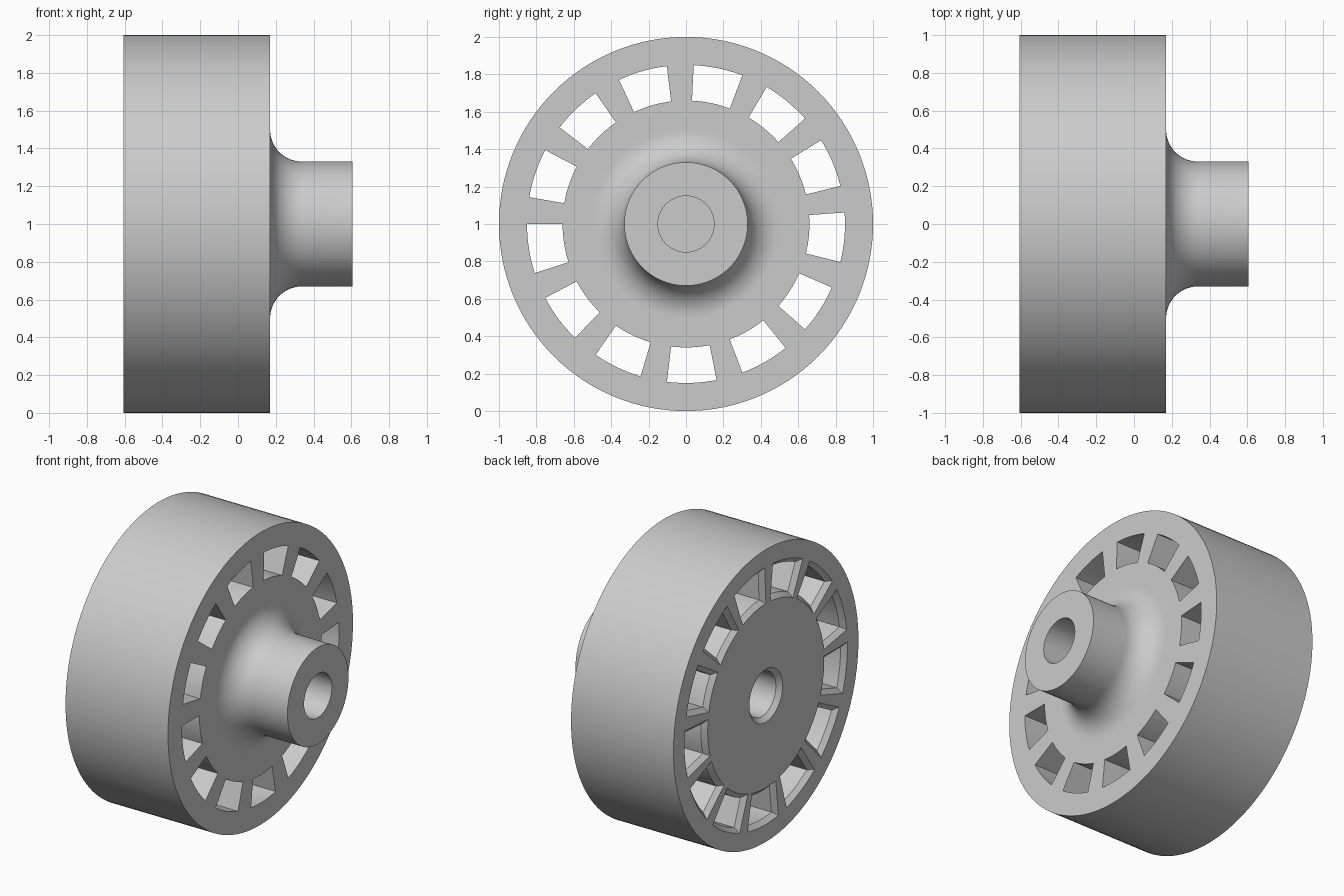
import bpy, bmesh, math
from mathutils import Vector

cube = bpy.data.objects.get("Cube")
if cube:
    bpy.data.objects.remove(cube, do_unlink=True)

LEFT, FACE, END = -0.605, 0.17, 0.605   # rear face, web face, hub end along x
HUB_R, BORE_R, FILLET, CHAMFER = 0.33, 0.15, 0.17, 0.03
WINDOWS, SPAN, START = 13, math.radians(18), math.radians(189)
WIN_IN, WIN_OUT = 0.66, 0.85

grey = bpy.data.materials.new("light grey")
grey.use_nodes = True
grey.diffuse_color = (0.6, 0.6, 0.6, 1)
grey.node_tree.nodes["Principled BSDF"].inputs["Base Color"].default_value = (0.6, 0.6, 0.6, 1)


def make_object(name, bm):
    bmesh.ops.recalc_face_normals(bm, faces=bm.faces[:])
    mesh = bpy.data.meshes.new(name)
    bm.to_mesh(mesh)
    bm.free()
    mesh.materials.append(grey)
    obj = bpy.data.objects.new(name, mesh)
    bpy.context.collection.objects.link(obj)
    return obj


def polar(x, r, a):
    return Vector((x, r * math.cos(a), 1 + r * math.sin(a)))


# Wheel and filleted hub: (x, radius) profile turned about the x axis
profile = [(-0.02, 0), (-0.02, BORE_R), (LEFT + CHAMFER, BORE_R),
           (LEFT, BORE_R + CHAMFER), (LEFT, 1), (FACE, 1), (FACE, 0.52)]
for i in range(17):
    t = math.pi / 2 * i / 16
    profile.append((FACE + FILLET * (1 - math.cos(t)),
                    HUB_R + FILLET * (1 - math.sin(t))))
profile += [(END, HUB_R), (END, BORE_R), (0.02, BORE_R), (0.02, 0)]

bm = bmesh.new()
verts = [bm.verts.new(polar(x, r, 0)) for x, r in profile]
edges = [bm.edges.new(pair) for pair in zip(verts, verts[1:])]
bmesh.ops.spin(bm, geom=verts + edges, cent=(0, 0, 1), axis=(1, 0, 0),
               angle=2 * math.pi, steps=128)
bmesh.ops.remove_doubles(bm, verts=bm.verts[:], dist=1e-5)
wheel = make_object("wheel_body", bm)

# Window cutters: ring sectors that flare out at the rear face
bm = bmesh.new()
STEPS = 8


def sector(x, centre, grow):
    ring = []
    for r, direction in ((WIN_IN - grow, 1), (WIN_OUT + grow, -1)):
        half = SPAN / 2 + grow / r
        for i in range(STEPS + 1):
            a = centre + direction * half * (2 * i / STEPS - 1)
            ring.append(bm.verts.new(polar(x, r, a)))
    return ring


for k in range(WINDOWS):
    a = START + k * 2 * math.pi / WINDOWS
    rings = [sector(FACE + 0.1, a, 0), sector(LEFT + CHAMFER, a, 0),
             sector(LEFT - 0.01, a, CHAMFER + 0.01)]
    bm.faces.new(rings[0])
    bm.faces.new(rings[-1])
    for p, q in zip(rings, rings[1:]):
        n = len(p)
        for i in range(n):
            j = (i + 1) % n
            bm.faces.new((p[i], p[j], q[j], q[i]))
cutter = make_object("window_cutter", bm)
cutter.hide_render = True

# Cut the windows, then discard the cutter
cut = wheel.modifiers.new("windows", 'BOOLEAN')
cut.operation = 'DIFFERENCE'
cut.solver = 'EXACT'
cut.object = cutter
bpy.ops.object.select_all(action='DESELECT')
bpy.context.view_layer.objects.active = wheel
wheel.select_set(True)
bpy.ops.object.modifier_apply(modifier=cut.name)
bpy.data.objects.remove(cutter, do_unlink=True)
bpy.ops.object.shade_smooth_by_angle(angle=math.radians(30))
